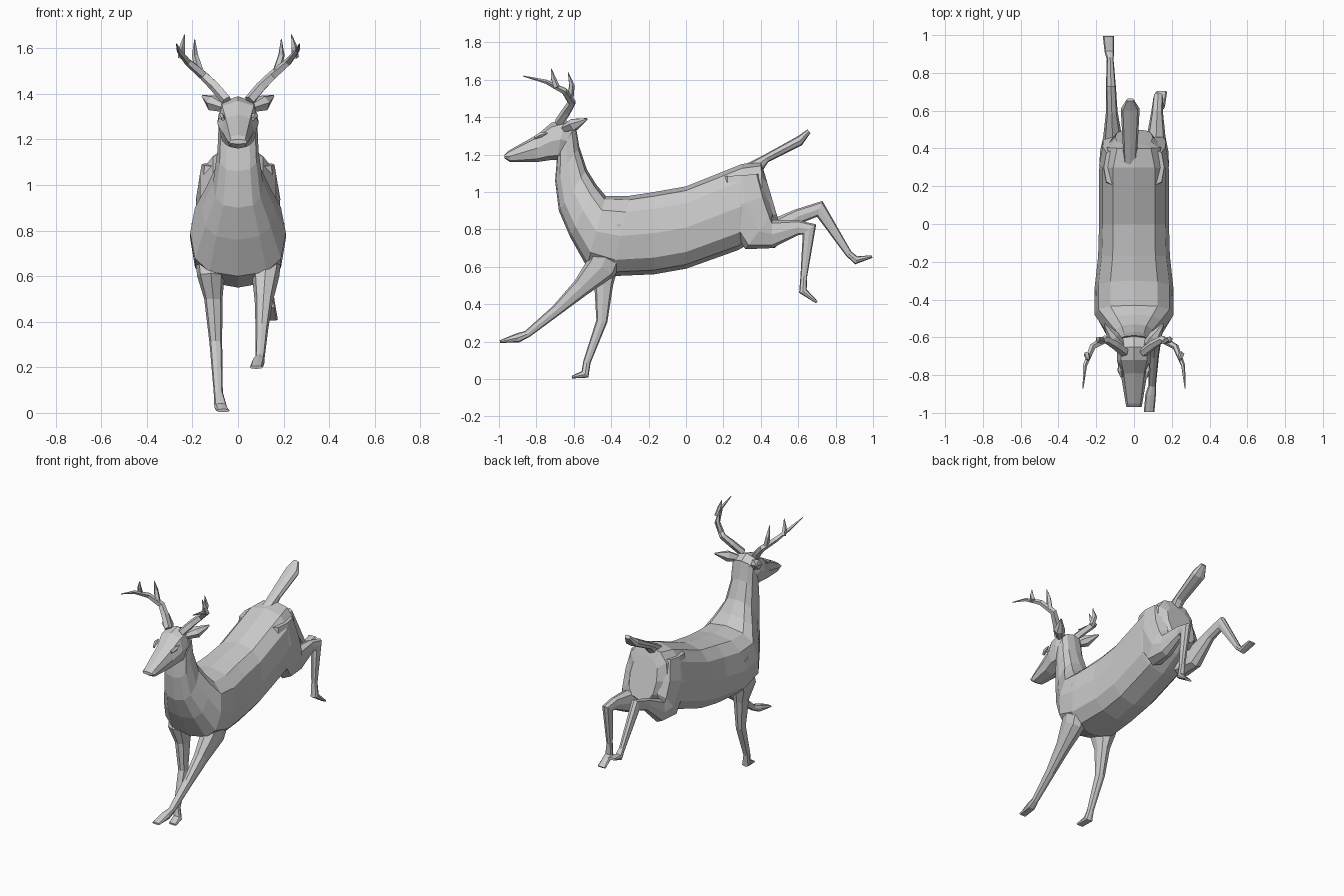
import bpy
import bmesh
from math import cos, sin, pi
from mathutils import Vector

cube = bpy.data.objects.get("Cube")
if cube:
    bpy.data.objects.remove(cube)

grey = bpy.data.materials.new("plain grey")
grey.use_nodes = True
color = (.6, .6, .6, 1)
grey.diffuse_color = color
grey.node_tree.nodes["Principled BSDF"].inputs["Base Color"].default_value = color


def skin(name, rings):
    """Join equal rings of points into a capped, flat-shaded object."""
    bm = bmesh.new()
    loops = [[bm.verts.new(point) for point in ring] for ring in rings]
    count = len(loops[0])
    for lower, upper in zip(loops, loops[1:]):
        for i in range(count):
            j = (i + 1) % count
            bm.faces.new((lower[i], lower[j], upper[j], upper[i]))
    bm.faces.new(loops[0])
    bm.faces.new(loops[-1])
    bmesh.ops.recalc_face_normals(bm, faces=bm.faces)
    mesh = bpy.data.meshes.new(name)
    bm.to_mesh(mesh)
    bm.free()
    mesh.materials.append(grey)
    obj = bpy.data.objects.new(name, mesh)
    bpy.context.collection.objects.link(obj)


def boxy(value):
    """Push a circle coordinate towards a rounded square."""
    return abs(value) ** .75 * (1 if value >= 0 else -1)


def oval(center, across, up, sides):
    """Ring of points spanned by two half-axis vectors."""
    angles = [2 * pi * k / sides for k in range(sides)]
    return [center + across * boxy(cos(a)) + up * boxy(sin(a)) for a in angles]


def trunk(name, rows, sides, x=0):
    """Loft between upper and lower outline points with a half width."""
    rings = []
    for upper, lower, width in rows:
        top, bottom = Vector((x, *upper)), Vector((x, *lower))
        rings.append(oval((top + bottom) / 2, Vector((width, 0, 0)),
                          (top - bottom) / 2, sides))
    skin(name, rings)


def path_directions(points):
    """Direction along a path at each point, bisected at the bends."""
    steps = [(b - a).normalized() for a, b in zip(points, points[1:])]
    return [(a + b).normalized()
            for a, b in zip(steps[:1] + steps, steps + steps[-1:])]


def limb(name, hip_x, foot_x, joints, depths, widths):
    """Leg through side-view joints, drifting sideways from hip to foot."""
    last = len(joints) - 1
    points = [Vector((hip_x + (foot_x - hip_x) * i / last, *joint))
              for i, joint in enumerate(joints)]
    across = Vector((1, 0, 0))
    rings = []
    for point, along, depth, width in zip(points, path_directions(points), depths, widths):
        normal = along.cross(across).normalized()
        rings.append(oval(point, across * width, normal * depth, 8))
    skin(name, rings)


def branch(name, points, side, radius, shape, sides=5):
    """Tapered branch on one side; shape gives the radius along it."""
    path = [Vector((x * side, y, z)) for x, y, z in points]
    rings = []
    for i, (point, along) in enumerate(zip(path, path_directions(path))):
        a = along.cross(Vector((side, 2, 1))).normalized()
        size = radius * shape(i / (len(path) - 1))
        rings.append(oval(point, a * size, along.cross(a) * size, sides))
    skin(name, rings)


def horn(t):
    return 1 - .9 * t * t


def leaf(t):
    return sin(pi * (.2 + .75 * t))


# Neck, chest, barrel and rump
trunk("body", [
    ((-.59, 1.36), (-.69, 1.18), .085),
    ((-.57, 1.24), (-.7, 1.06), .09),
    ((-.53, 1.12), (-.68, .9), .11),
    ((-.48, 1.04), (-.62, .76), .16),
    ((-.43, .98), (-.53, .6), .21),
    ((-.3, .98), (-.4, .55), .21),
    ((-.17, 1), (-.17, .56), .19),
    ((0, 1.03), (0, .59), .185),
    ((.3, 1.15), (.28, .69), .185),
    ((.4, 1.16), (.42, .77), .15),
    ((.42, 1.1), (.5, .83), .1),
], sides=12)

# Head from nape to nose
trunk("head", [
    ((-.59, 1.35), (-.65, 1.19), .075),
    ((-.65, 1.39), (-.69, 1.17), .09),
    ((-.72, 1.37), (-.73, 1.17), .09),
    ((-.79, 1.31), (-.8, 1.16), .07),
    ((-.95, 1.22), (-.94, 1.16), .045),
    ((-.97, 1.2), (-.97, 1.18), .04),
], sides=8)

# Raised tail
trunk("tail", [
    ((.3, 1.14), (.4, 1.1), .035),
    ((.42, 1.2), (.44, 1.16), .04),
    ((.6, 1.3), (.62, 1.25), .05),
    ((.65, 1.335), (.665, 1.315), .02),
], sides=8, x=-.02)

# Front legs share the shoulder and sizes; one reaches forward, one down
shoulder = [(-.36, .83), (-.45, .6)]
front_sizes = {
    "depths": (.09, .085, .05, .03, .02, .025, .007),
    "widths": (.075, .06, .04, .028, .02, .028, .028),
}
limb("left_front_leg", .13, .08, shoulder + [
    (-.56, .49), (-.69, .37), (-.85, .24), (-.9, .22), (-.995, .2)], **front_sizes)
limb("right_front_leg", -.13, -.065, shoulder + [
    (-.44, .5), (-.45, .31), (-.53, .09), (-.54, .025), (-.61, .01)], **front_sizes)

# Hind legs share the haunch and sizes; one is tucked, one kicks back
haunch = [(.3, 1.09), (.31, .94), (.39, .79), (.46, .775)]
hind_sizes = {
    "depths": (.1, .135, .12, .075, .04, .045, .018, .022, .007),
    "widths": (.06, .08, .07, .05, .03, .027, .018, .025, .03),
}
limb("left_hind_leg", .1, .145, haunch + [
    (.6, .81), (.66, .8), (.63, .55), (.625, .47), (.7, .41)], **hind_sizes)
limb("right_hind_leg", -.1, -.135, haunch + [
    (.6, .87), (.715, .91), (.87, .67), (.91, .635), (.995, .655)], **hind_sizes)

for side, word in ((-1, "right"), (1, "left")):
    # Antler beam with two tines
    branch(word + "_antler_beam", [
        (.05, -.68, 1.37), (.1, -.64, 1.43), (.15, -.61, 1.48), (.22, -.65, 1.54),
        (.26, -.75, 1.59), (.27, -.87, 1.62)], side, .024, horn)
    branch(word + "_back_tine", [
        (.17, -.62, 1.5), (.19, -.61, 1.57), (.19, -.63, 1.64)], side, .018, horn)
    branch(word + "_front_tine", [
        (.25, -.69, 1.56), (.245, -.71, 1.61), (.235, -.72, 1.66)], side, .016, horn)
    # Ear and eye bump
    branch(word + "_ear", [
        (.06, -.65, 1.34), (.11, -.6, 1.36), (.155, -.53, 1.39)], side, .035, leaf, sides=6)
    branch(word + "_eye", [
        (.065, -.81, 1.29), (.075, -.775, 1.305), (.08, -.74, 1.315)], side, .014, leaf)
